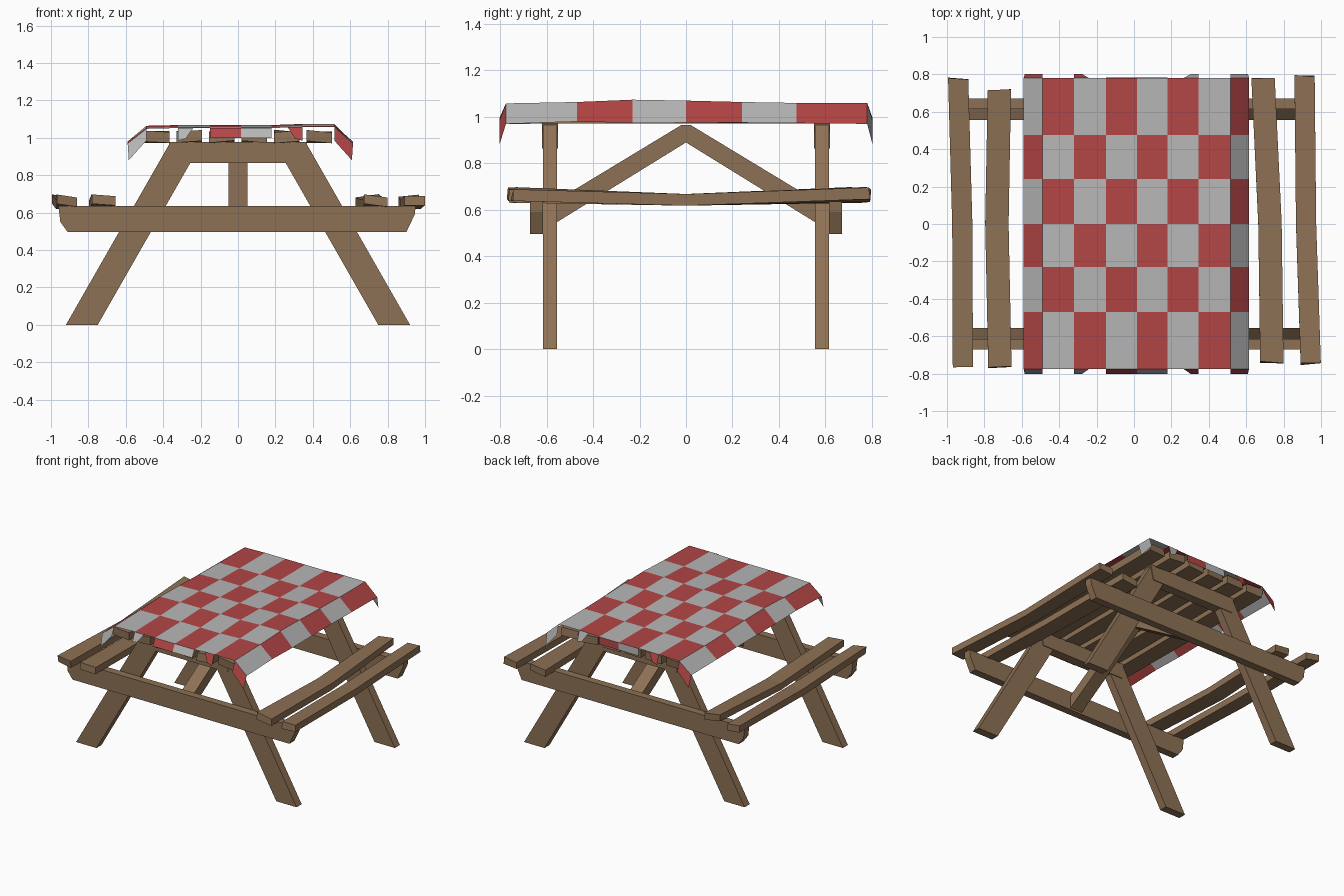
import bpy, random

if "Cube" in bpy.data.objects:
    bpy.data.objects.remove(bpy.data.objects["Cube"])
random.seed(4)


def material(name, rgb):
    m = bpy.data.materials.new(name)
    m.diffuse_color = (*rgb, 1)
    m.use_nodes = True
    m.node_tree.nodes["Principled BSDF"].inputs["Base Color"].default_value = m.diffuse_color
    return m


wood = material("wood", (0.27, 0.165, 0.09))
red = material("red_check", (0.45, 0.06, 0.06))
white = material("white_check", (0.47, 0.47, 0.47))


def mesh_object(name, verts, faces, mats):
    me = bpy.data.meshes.new(name)
    me.from_pydata(verts, [], faces)
    for m in mats:
        me.materials.append(m)
    ob = bpy.data.objects.new(name, me)
    bpy.context.collection.objects.link(ob)
    return ob


def loft(name, rings):
    """Skin equal-length rings of points and cap both ends."""
    n = len(rings[0])
    verts = [p for r in rings for p in r]
    faces = [tuple(range(n - 1, -1, -1)),
             tuple(range(len(verts) - n, len(verts)))]
    for k in range(len(rings) - 1):
        for i in range(n):
            j = (i + 1) % n
            faces.append((k*n + i, k*n + j, k*n + n + j, k*n + n + i))
    ob = mesh_object(name, verts, faces, [wood])
    import bmesh
    bm = bmesh.new()
    bm.from_mesh(ob.data)
    bmesh.ops.recalc_face_normals(bm, faces=bm.faces)
    bm.to_mesh(ob.data)
    bm.free()
    return ob


def prism_y(name, profile, y0, y1):
    return loft(name, [[(x, y, z) for x, z in profile] for y in (y0, y1)])


def plank(name, stations, width, z0, z1, sag, twist):
    """Warped board: stations are (y, centre x) from front to back."""
    rings = []
    for k, (y, cx) in enumerate(stations):
        mid = k == 1
        t = 0 if mid else random.uniform(-twist, twist)
        dz = -sag if mid else random.uniform(0, twist / 2)
        h = width / 2
        rings.append([(cx + sx*h, y + random.uniform(-0.008, 0.008),
                       z + dz + sx*t)
                      for sx, z in ((-1, z0), (1, z0), (1, z1), (-1, z1))])
    return loft(name, rings)


# End frames: splayed legs, top beam and seat support
for end, s in (("front", -1), ("back", 1)):
    for side, m in (("left", -1), ("right", 1)):
        prism_y(f"{end}_{side}_leg",
                [(m*0.92, 0), (m*0.75, 0), (m*0.195, 0.97), (m*0.365, 0.97)],
                s*0.555, s*0.615)
    prism_y(f"{end}_top_beam",
            [(-0.355, 0.865), (0.345, 0.865), (0.37, 0.978), (-0.37, 0.978)],
            s*0.55, s*0.62)
    prism_y(f"{end}_seat_support",
            [(-0.91, 0.495), (0.9, 0.495), (0.945, 0.59), (0.95, 0.635),
             (-0.96, 0.635), (-0.95, 0.55)], s*0.615, s*0.672)
    # Diagonal brace from the seat support up to the table centre
    loft(f"{end}_brace",
         [[(x, 0, 0.89), (x, s*0.615, 0.51), (x, s*0.615, 0.605),
           (x, s*0.02, 0.965), (x, 0, 0.965)] for x in (-0.05, 0.05)])

# Table top boards
for i in range(6):
    x = -0.435 + i*0.174
    plank(f"table_plank_{i + 1}", [(-0.765, x), (0, x), (0.765, x)],
          0.135, 0.976, 1.034, 0.004, 0.007)

# Seat boards
seats = [("left_outer", 0.108, [(-0.76, -0.915), (0, -0.918), (0.78, -0.94)]),
         ("left_inner", 0.125, [(-0.765, -0.717), (0, -0.733), (0.715, -0.72)]),
         ("right_inner", 0.125, [(-0.74, 0.737), (0, 0.727), (0.775, 0.69)]),
         ("right_outer", 0.108, [(-0.75, 0.945), (0, 0.92), (0.79, 0.912)])]
for name, w, stations in seats:
    plank(f"{name}_seat_plank", stations, w, 0.638, 0.688, 0.02, 0.009)

# Checked cloth: draped grid with hanging sides
xs = [-0.59, -0.49, -0.32, -0.15, 0.015, 0.18, 0.345, 0.515, 0.615]
ys = [-0.775, -0.47, -0.23, 0, 0.24, 0.475, 0.78]
ridge = [1.052, 1.058, 1.068, 1.064, 1.058, 1.054, 1.054]
side_rise = [0, 0.01, 0.004, 0.005, 0.005, 0.003, 0]
verts, faces, colours = [], [], []
for j, y in enumerate(ys):
    for i, x in enumerate(xs):
        if i in (0, 8):
            z = 0.97 + side_rise[j]
        else:
            z = ridge[j] - 0.004*(i == 1) + 0.006*(i in (6, 7))
        verts.append((x, y, z))
nx = len(xs)
for j in range(6):
    for i in range(8):
        a = j*nx + i
        faces.append((a, a + 1, a + nx + 1, a + nx))
        colours.append((i + j) % 2)


def hem(i, j, pts):
    """Add a hanging end piece with the check colour of column i, row j."""
    start = len(verts)
    verts.extend(pts)
    faces.append(tuple(range(start, start + len(pts))))
    colours.append((i + j) % 2)


for row, y, s in ((-1, ys[0], -1), (6, ys[-1], 1)):
    top = verts[:nx] if s < 0 else verts[6*nx:7*nx]
    edge = s*0.803
    # Low hanging corners
    for c, a, b in ((0, 0, 1), (7, 8, 7)):
        hem(c, row, [top[a], top[b], (xs[b], edge, 0.985),
                     (xs[a] * 0.99, edge, 0.88)])
    # Narrow folds between the boards
    for c, a, d in ((2, 2, 0.08), (5, 6, -0.08)):
        hem(c, row, [top[a], (xs[a] + d, y, top[a][2]),
                     (xs[a] + d/2, edge, 0.995), (xs[a], edge, 0.985)])
    # Middle flap hangs out at the front and is tucked in at the back
    for c in (3, 4):
        e = edge if s < 0 else y + 0.002
        hem(c, row, [top[c], top[c + 1], (xs[c + 1], e, 1.0), (xs[c], e, 1.0)])
cloth = mesh_object("tablecloth", verts, faces, [red, white])
for p, c in zip(cloth.data.polygons, colours):
    p.material_index = c
